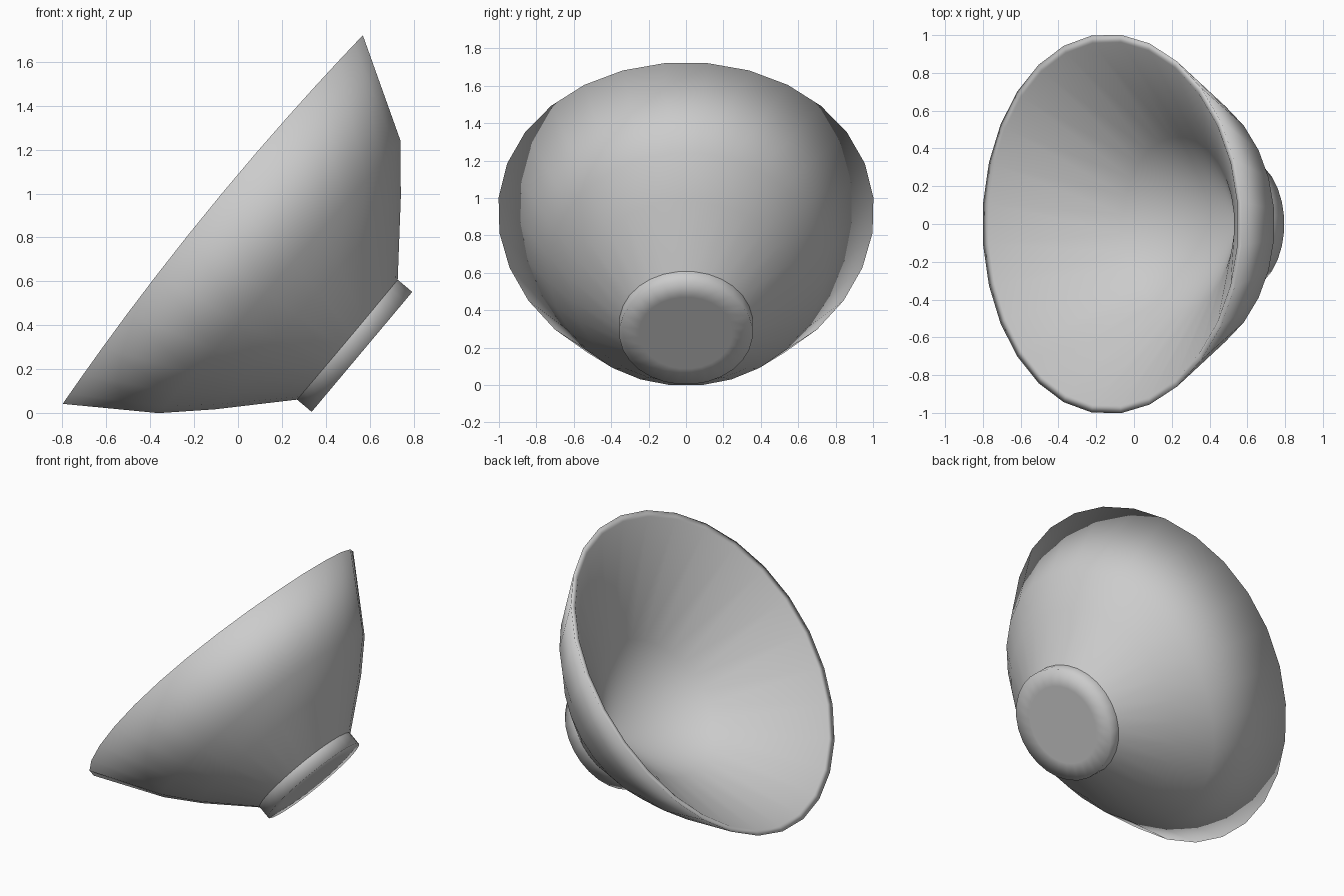
import bpy, bmesh, math

cube = bpy.data.objects.get("Cube")
if cube:
    bpy.data.objects.remove(cube, do_unlink=True)

SIDES = 28
TILT = math.radians(-50)
CENTRE = (0.565, 0, 0.278)

grey = bpy.data.materials.new("plain grey")
grey.use_nodes = True
grey.diffuse_color = (0.6, 0.6, 0.6, 1)
grey.node_tree.nodes["Principled BSDF"].inputs["Base Color"].default_value = grey.diffuse_color


def add_ring(bm, rx, ry, height, shift=0, lean=0, saddle=0, taper=0):
    """One oval ring; lean tips it, saddle lowers both ends, taper narrows the low end."""
    ring = []
    for i in range(SIDES):
        a = math.tau * (i + 0.5) / SIDES
        c, s = math.cos(a), math.sin(a)
        ring.append(bm.verts.new((shift + rx * c, ry * s * (1 + taper * c),
                                  height + lean * c - saddle * math.cos(2 * a))))
    return ring


def lathe(name, rings, start_tip=None, end_tip=None):
    """Bridge a list of rings, closing either end with a fan to a tip."""
    bm = bmesh.new()
    loops = [add_ring(bm, *r) for r in rings]
    for low, high in zip(loops, loops[1:]):
        for i in range(SIDES):
            j = (i + 1) % SIDES
            bm.faces.new((low[i], low[j], high[j], high[i]))
    for loop, tip in ((loops[0], start_tip), (loops[-1], end_tip)):
        if tip is not None:
            v = bm.verts.new((0, 0, tip))
            for i in range(SIDES):
                bm.faces.new((loop[i], loop[(i + 1) % SIDES], v))
    bmesh.ops.recalc_face_normals(bm, faces=bm.faces)
    for face in bm.faces:
        face.smooth = True
    mesh = bpy.data.meshes.new(name)
    bm.to_mesh(mesh)
    bm.free()
    mesh.materials.append(grey)
    obj = bpy.data.objects.new(name, mesh)
    bpy.context.collection.objects.link(obj)
    obj.location = CENTRE
    obj.rotation_euler = (0, TILT, 0)
    return obj


# Bowl: outer wall up to the rim, over the lip and down to a steep conical floor
lathe("bowl", [
    (0.357, 0.357, 0.085),
    (0.645, 0.605, 0.33, 0.01, -0.015),
    (0.835, 0.735, 0.507, 0.02, -0.024),
    (1.09, 1.006, 0.93, 0.025, 0.016, 0.022, 0.02),
    (1.05, 0.966, 0.925, 0.025, 0.016, 0.022, 0.02),
    (0.46, 0.46, 0.43),
], end_tip=0.02)

# Foot: short cylinder with a flat disc inset in its underside
lathe("foot", [
    (0.25, 0.25, 0.0),
    (0.359, 0.357, 0.0),
    (0.359, 0.357, 0.088),
], start_tip=0.0)
